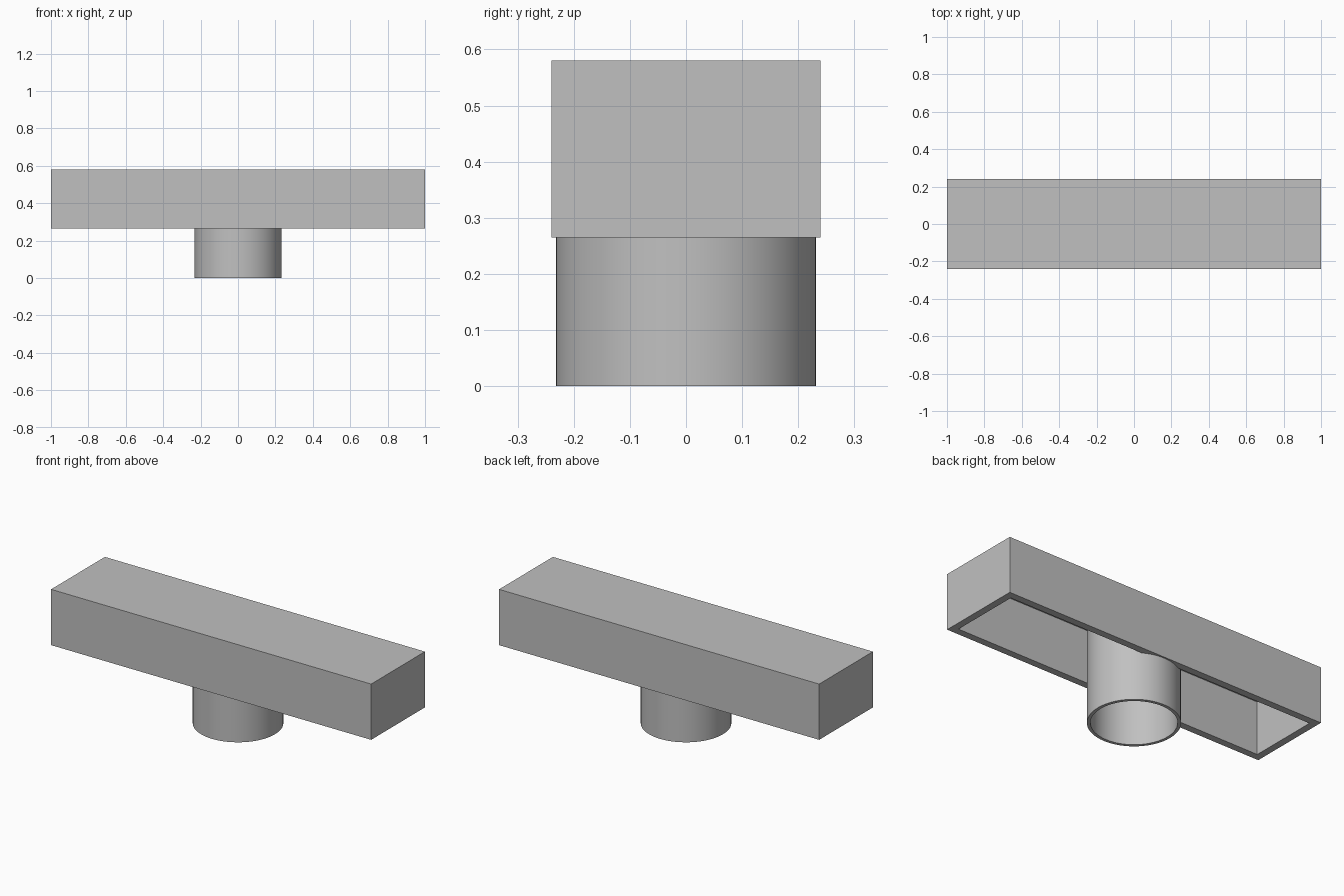
import bpy
import bmesh
import math

cube = bpy.data.objects.get("Cube")
if cube:
    bpy.data.objects.remove(cube, do_unlink=True)

BASE_Z, TOP_Z = 0.265, 0.58
WALL, CEILING = 0.04, 0.017

grey = bpy.data.materials.new("light_grey")
grey.use_nodes = True
colour = (0.53, 0.53, 0.53, 1)
grey.diffuse_color = colour
grey.node_tree.nodes["Principled BSDF"].inputs["Base Color"].default_value = colour


def add_object(name, bm):
    bmesh.ops.recalc_face_normals(bm, faces=bm.faces)
    mesh = bpy.data.meshes.new(name)
    bm.to_mesh(mesh)
    bm.free()
    mesh.materials.append(grey)
    obj = bpy.data.objects.new(name, mesh)
    bpy.context.collection.objects.link(obj)
    return obj


# Hollow box, open underneath: inset the bottom face, then push it upwards
bm = bmesh.new()
bmesh.ops.create_cube(bm, size=1)
for v in bm.verts:
    v.co.x *= 2
    v.co.y *= 0.48
    v.co.z = TOP_Z if v.co.z > 0 else BASE_Z
bm.normal_update()
bottom = min(bm.faces, key=lambda f: f.calc_center_median().z)
bmesh.ops.inset_region(bm, faces=[bottom], thickness=WALL, use_even_offset=True)
pushed = bmesh.ops.extrude_face_region(bm, geom=[bottom])["geom"]
if bottom.is_valid:
    bmesh.ops.delete(bm, geom=[bottom], context="FACES")
for v in pushed:
    if isinstance(v, bmesh.types.BMVert):
        v.co.z = TOP_Z - CEILING
add_object("hollow_box", bm)

# Round tube, lathed from its wall section, reaching up to the ceiling of the box
OUTER, INNER = 0.232, 0.215
bm = bmesh.new()
top = TOP_Z - CEILING
section = [(INNER, 0), (OUTER, 0), (OUTER, top), (INNER, top)]
verts = [bm.verts.new((r, 0, z)) for r, z in section]
edges = [bm.edges.new((verts[i], verts[(i + 1) % 4])) for i in range(4)]
bmesh.ops.spin(bm, geom=verts + edges, cent=(0, 0, 0), axis=(0, 0, 1),
               angle=math.tau, steps=64, use_merge=True)
bmesh.ops.remove_doubles(bm, verts=bm.verts, dist=0.0001)
tube = add_object("tube", bm)

bpy.ops.object.select_all(action="DESELECT")
tube.select_set(True)
bpy.context.view_layer.objects.active = tube
bpy.ops.object.shade_smooth_by_angle(angle=math.radians(30))
